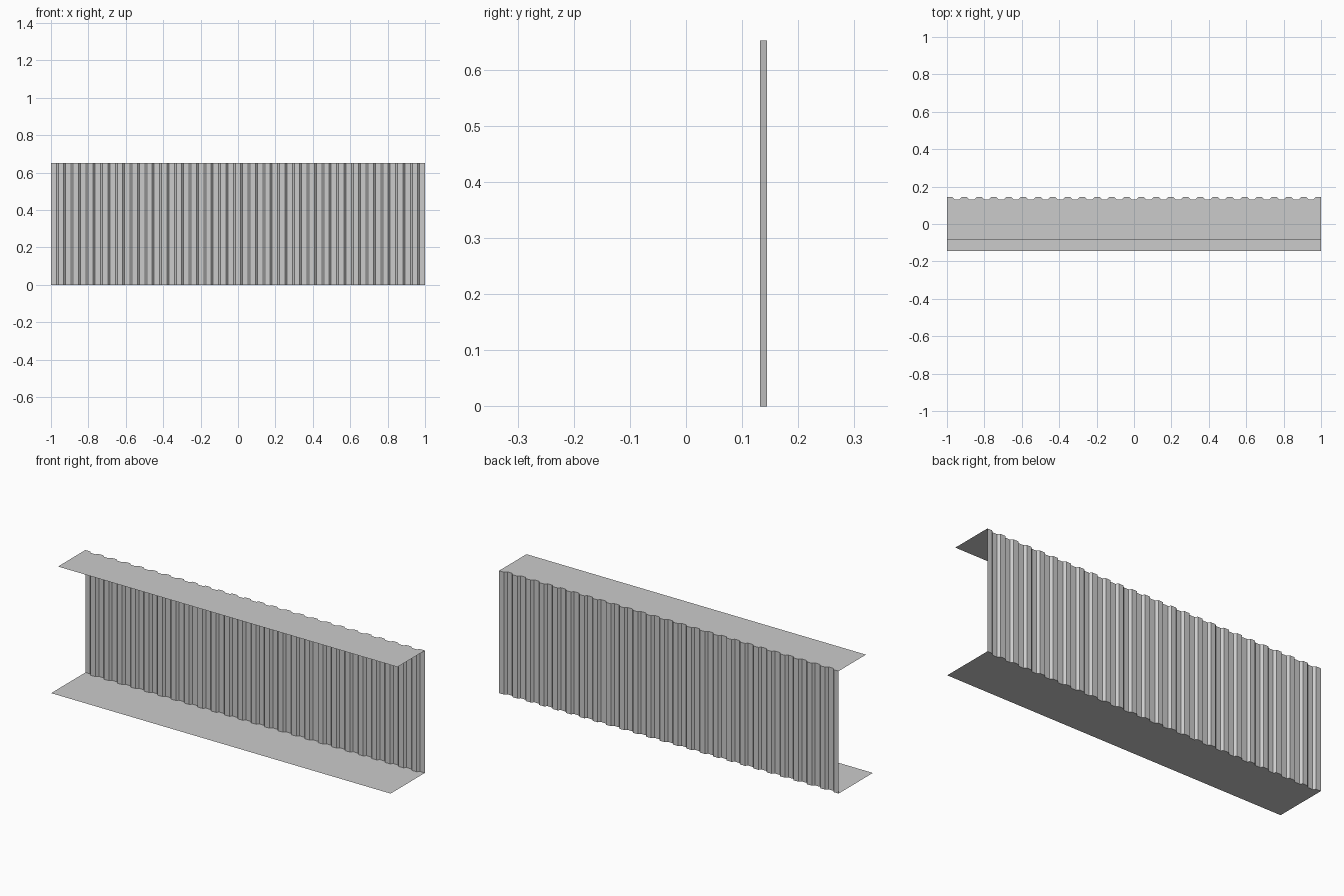
import bpy

if "Cube" in bpy.data.objects:
    bpy.data.objects.remove(bpy.data.objects["Cube"])

HEIGHT = 0.652
BACK, INNER = 0.144, 0.132      # outer and inner depth of the corrugation
FLATS = 51
SLOPE = 0.011
FLAT = (2 - (FLATS - 1) * SLOPE) / FLATS

# Trapezoid corrugation profile along x
profile = []
for i in range(FLATS):
    x = -1 + i * (FLAT + SLOPE)
    y = INNER if i % 2 else BACK
    profile += [(x, y), (x + FLAT, y)]


def make_sheet(name, verts, faces):
    mesh = bpy.data.meshes.new(name)
    mesh.from_pydata(verts, [], faces)
    mesh.update()
    obj = bpy.data.objects.new(name, mesh)
    bpy.context.collection.objects.link(obj)
    return obj


# Corrugated back wall
n = len(profile)
wall_verts = [(x, y, z) for z in (0, HEIGHT) for x, y in profile]
wall_faces = [(i, i + n, i + n + 1, i + 1) for i in range(n - 1)]
wall_faces = [f[::-1] for f in wall_faces]
make_sheet("corrugated_back_wall", wall_verts, wall_faces)


# Flat sheets whose rear edge follows the corrugation
def make_deck(name, front, z):
    verts = [(x, front, z) for x, y in profile] + [(x, y, z) for x, y in profile]
    faces = [(i, i + 1, i + n + 1, i + n) for i in range(n - 1)]
    obj = make_sheet(name, verts, faces)
    return obj


make_deck("floor", -BACK, 0)
make_deck("roof", -0.086, HEIGHT)

# Merge the strips of each deck into one clean face
import bmesh
for name in ("floor", "roof"):
    mesh = bpy.data.objects[name].data
    bm = bmesh.new()
    bm.from_mesh(mesh)
    bmesh.ops.dissolve_limit(bm, angle_limit=0.01, verts=bm.verts[:], edges=bm.edges[:])
    bm.to_mesh(mesh)
    bm.free()
